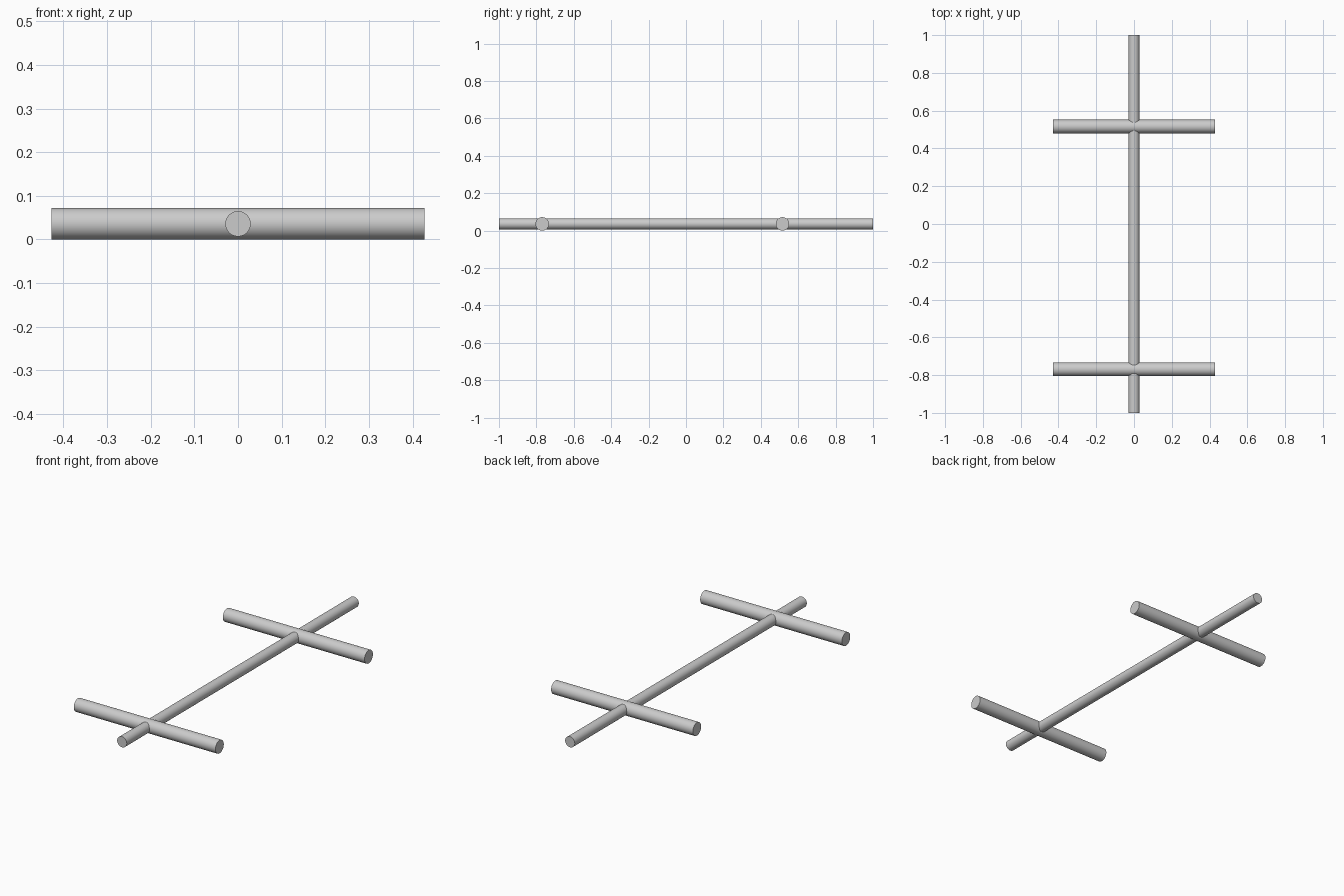
import bpy
from math import pi, radians

if "Cube" in bpy.data.objects:
    bpy.data.objects.remove(bpy.data.objects["Cube"])

MID_Z = 0.036


def rod(name, radius, length, location, rotation):
    bpy.ops.mesh.primitive_cylinder_add(vertices=48, radius=radius, depth=length,
                                        location=location, rotation=rotation)
    obj = bpy.context.object
    obj.name = name
    bpy.ops.object.transform_apply(location=False, rotation=True, scale=True)
    bpy.ops.object.shade_smooth_by_angle(angle=radians(40))
    return obj


# Long central rod running front to back
rod("main_rod", 0.029, 2.0, (0, 0, MID_Z), (pi / 2, 0, 0))

# Two thicker cross bars
for name, y in (("front_cross_bar", -0.769), ("rear_cross_bar", 0.516)):
    rod(name, 0.036, 0.855, (0, y, MID_Z), (0, pi / 2, 0))
